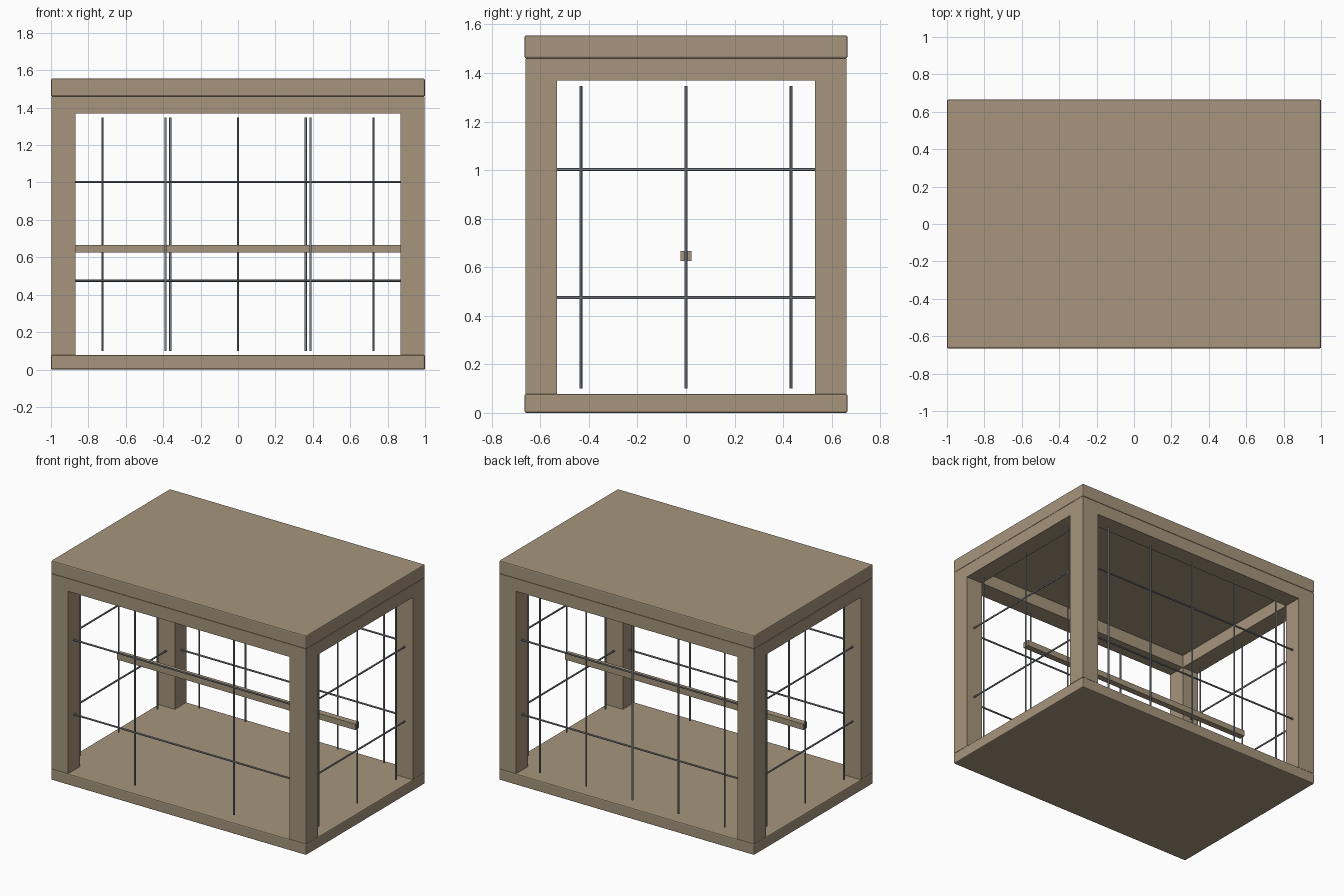
import bpy
import bmesh
from mathutils import Matrix, Vector

cube = bpy.data.objects.get("Cube")
if cube:
    bpy.data.objects.remove(cube, do_unlink=True)


def make_material(name, colour):
    mat = bpy.data.materials.new(name)
    mat.use_nodes = True
    mat.diffuse_color = colour
    mat.node_tree.nodes["Principled BSDF"].inputs["Base Color"].default_value = colour
    return mat


wood = make_material("tan wood", (0.38, 0.30, 0.20, 1))
steel = make_material("grey steel", (0.22, 0.24, 0.26, 1))


def finish(name, bm, mat):
    mesh = bpy.data.meshes.new(name)
    bm.to_mesh(mesh)
    bm.free()
    mesh.materials.append(mat)
    obj = bpy.data.objects.new(name, mesh)
    bpy.context.collection.objects.link(obj)
    return obj


def box(name, low, high, bevel=0, mirror=(False, False)):
    """Wooden block between two corners, optionally mirrored across x and y."""
    low, high = Vector(low), Vector(high)
    bm = bmesh.new()
    place = Matrix.Translation((low + high) / 2) @ Matrix.Diagonal((*(high - low), 1))
    bmesh.ops.create_cube(bm, size=1, matrix=place)
    obj = finish(name, bm, wood)
    if any(mirror):
        mod = obj.modifiers.new("mirror", 'MIRROR')
        mod.use_axis = (*mirror, False)
        mod.use_mirror_merge = False
    if bevel:
        mod = obj.modifiers.new("bevel", 'BEVEL')
        mod.width = bevel
        mod.segments = 2
    return obj


def bars(name, segments, radius=0.006):
    """Round steel bars, one for each pair of end points."""
    bm = bmesh.new()
    for start, end in segments:
        start, end = Vector(start), Vector(end)
        axis = end - start
        turn = axis.to_track_quat('Z', 'Y').to_matrix().to_4x4()
        bmesh.ops.create_cone(bm, cap_ends=True, segments=12, radius1=radius,
                              radius2=radius, depth=axis.length,
                              matrix=Matrix.Translation((start + end) / 2) @ turn)
    obj = finish(name, bm, steel)
    bpy.ops.object.select_all(action='DESELECT')
    bpy.context.view_layer.objects.active = obj
    obj.select_set(True)
    bpy.ops.object.shade_smooth_by_angle()


# Overall sizes
X, Y = 1.0, 0.665            # slab half sizes
FX, FY = 0.998, 0.662        # frame half sizes
IX, IY = 0.868, 0.532        # opening half sizes
BASE, SILL, LINTEL, BEAM_TOP, TOP = 0.078, 1.37, 1.37, 1.46, 1.555

# Floor and roof slabs
box("floor_slab", (-X, -Y, 0), (X, Y, BASE), bevel=0.007)
box("roof_slab", (-X, -Y, BEAM_TOP), (X, Y, TOP), bevel=0.007)

# Corner posts and the ring of beams above them
box("corner_posts", (IX, IY, BASE), (FX, FY, LINTEL), mirror=(True, True))
box("long_beams", (-FX, IY, LINTEL), (FX, FY, BEAM_TOP), mirror=(False, True))
box("side_beams", (IX, -IY, LINTEL), (FX, IY, BEAM_TOP), mirror=(True, False))

# Perch across the middle
PX, PY = 0.935, 0.6          # planes that hold the bars
box("perch", (-PX, -0.022, 0.625), (PX, 0.022, 0.667))

# Upright bars
LOW, HIGH = 0.10, 1.347
bars("front_upright_bars", [((x, -PY, LOW), (x, -PY, HIGH)) for x in (-0.388, 0.388)])
bars("back_upright_bars", [((i * 0.362, PY, LOW), (i * 0.362, PY, HIGH))
                           for i in range(-2, 3)])
bars("side_upright_bars", [((s * PX, i * 0.433, LOW), (s * PX, i * 0.433, HIGH))
                           for s in (-1, 1) for i in (-1, 0, 1)])

# Level bars
RAILS = (0.475, 1.003)
bars("long_level_bars", [((-IX, s * PY, z), (IX, s * PY, z))
                         for s in (-1, 1) for z in RAILS])
bars("side_level_bars", [((s * PX, -IY, z), (s * PX, IY, z))
                         for s in (-1, 1) for z in RAILS])
